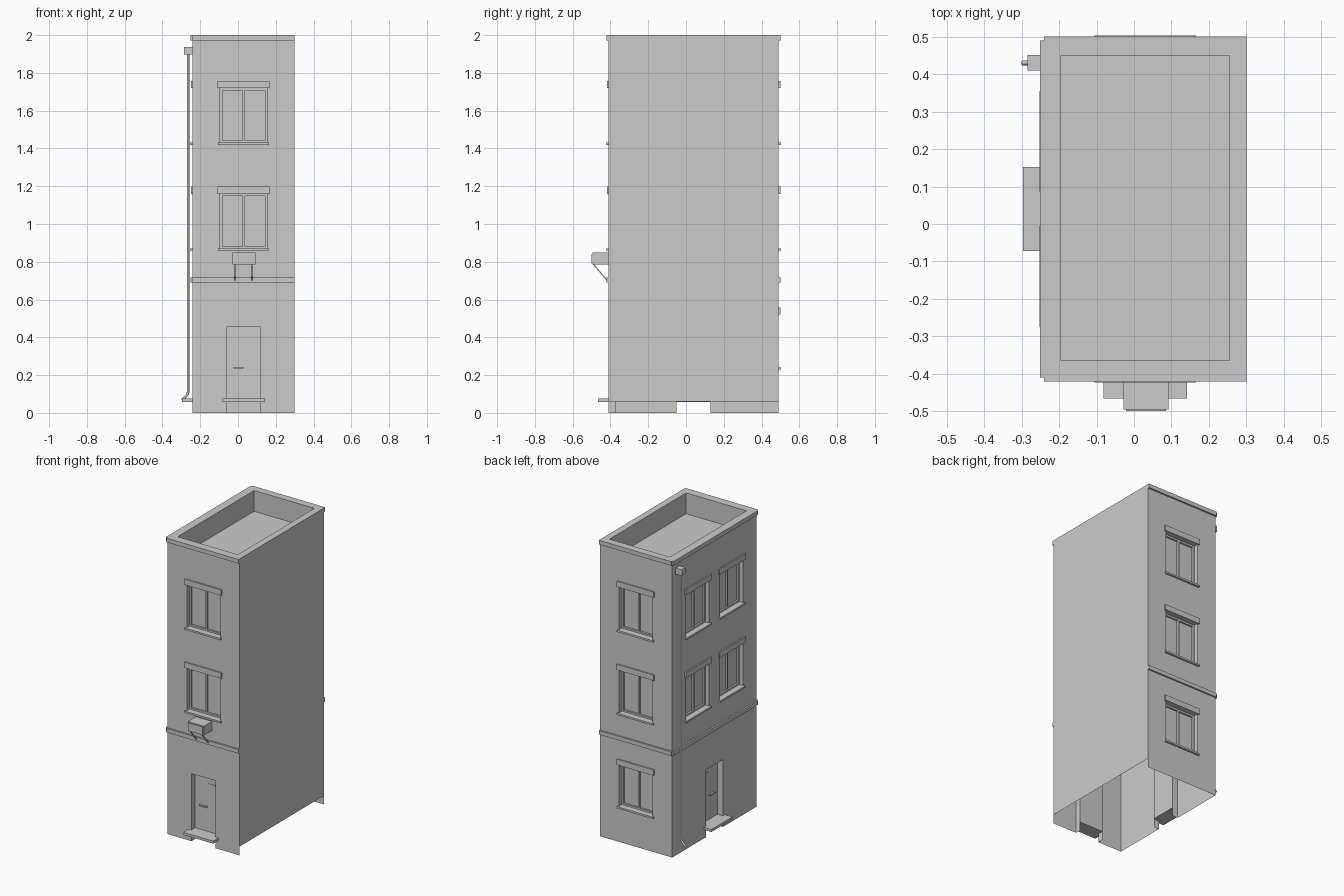
import bpy, bmesh
from mathutils import Vector

if "Cube" in bpy.data.objects:
    bpy.data.objects.remove(bpy.data.objects["Cube"])

X0, X1, Y0, Y1, H = -0.24, 0.30, -0.41, 0.49, 2.0
REC = 0.04  # depth of window and door recesses

# wall frames: u runs along the wall, d points outward
FRAMES = {
    "front": lambda u, d, z: Vector((u, Y0 - d, z)),
    "back": lambda u, d, z: Vector((u, Y1 + d, z)),
    "left": lambda u, d, z: Vector((X0 - d, u, z)),
}
SPAN = {"front": (X0, X1), "back": (X0, X1), "left": (Y0, Y1)}


def finish(bm, name):
    me = bpy.data.meshes.new(name)
    bm.to_mesh(me)
    bm.free()
    ob = bpy.data.objects.new(name, me)
    bpy.context.collection.objects.link(ob)
    return ob


def quad(bm, pts, facing):
    f = bm.faces.new([bm.verts.new(p) for p in pts])
    f.normal_update()
    if f.normal.dot(facing) < 0:
        f.normal_flip()


def box(bm, a, b):
    lo = Vector(map(min, a, b))
    hi = Vector(map(max, a, b))
    vs = bmesh.ops.create_cube(bm, size=1)["verts"]
    for v in vs:
        v.co = Vector([lo[i] if v.co[i] < 0 else hi[i] for i in range(3)])


def wall_box(bm, w, u0, u1, d0, d1, z0, z1):
    box(bm, FRAMES[w](u0, d0, z0), FRAMES[w](u1, d1, z1))


# openings: centre, bottom and top
windows = {
    "front": [(0.03, 0.87, 1.16), (0.03, 1.43, 1.72)],
    "back": [(0.03, 0.24, 0.52), (0.03, 0.87, 1.16), (0.03, 1.43, 1.72)],
    "left": [(c, a, b) for c in (-0.14, 0.22) for a, b in ((0.87, 1.16), (1.43, 1.72))],
}
doors = {"front": 0.03, "left": 0.04}

# shell: three pierced walls with recess sides
bm = bmesh.new()
for w, fr in FRAMES.items():
    holes = [(c - 0.125, c + 0.125, a, b) for c, a, b in windows[w]]
    if w in doors:
        holes.append((doors[w] - 0.09, doors[w] + 0.09, 0, 0.455))
    us = sorted({*SPAN[w], *(h[0] for h in holes), *(h[1] for h in holes)})
    zs = sorted({0, H, *(h[2] for h in holes), *(h[3] for h in holes)})
    out = fr(0, 1, 0) - fr(0, 0, 0)
    for a, b in zip(us, us[1:]):
        for c, d in zip(zs, zs[1:]):
            mu, mz = (a + b) / 2, (c + d) / 2
            if not any(h[0] < mu < h[1] and h[2] < mz < h[3] for h in holes):
                quad(bm, [fr(a, 0, c), fr(b, 0, c), fr(b, 0, d), fr(a, 0, d)], out)
    for a, b, c, d in holes:
        mid = fr((a + b) / 2, 0, (c + d) / 2)
        ring = [(a, c), (a, d), (b, d), (b, c)]
        for i in range(4 if c else 3):
            p, q = ring[i], ring[(i + 1) % 4]
            pts = [fr(p[0], 0, p[1]), fr(q[0], 0, q[1]), fr(q[0], -REC, q[1]), fr(p[0], -REC, p[1])]
            quad(bm, pts, mid - (pts[0] + pts[1]) / 2)

# blank party wall, raised slightly off the ground
quad(bm, [(X1, Y0, 0.06), (X1, Y1, 0.06), (X1, Y1, H), (X1, Y0, H)], Vector((1, 0, 0)))

# parapet top, inner faces and sunken roof
outer = [(X0, Y0), (X1, Y0), (X1, Y1), (X0, Y1)]
inner = [(-0.195, -0.365), (0.255, -0.365), (0.255, 0.45), (-0.195, 0.45)]
RZ = 1.86
up = Vector((0, 0, 1))
for i in range(4):
    j = (i + 1) % 4
    quad(bm, [(*outer[i], H), (*outer[j], H), (*inner[j], H), (*inner[i], H)], up)
    m = (Vector(inner[i]) + Vector(inner[j])) / 2
    quad(bm, [(*inner[i], H), (*inner[j], H), (*inner[j], RZ), (*inner[i], RZ)],
         Vector((0.03 - m.x, 0.04 - m.y, 0)))
quad(bm, [(*p, RZ) for p in inner], up)
bmesh.ops.remove_doubles(bm, verts=bm.verts, dist=1e-5)
finish(bm, "building_shell")

# cornice and string course on the three open walls
for name, z0, z1 in (("cornice", 1.972, H), ("string_course", 0.69, 0.717)):
    bm = bmesh.new()
    for w in FRAMES:
        wall_box(bm, w, *SPAN[w], 0, 0.011, z0, z1)
    finish(bm, name)


# windows: pane, frame, mullion, sill, lintel
def window(w, c, z0, z1, name):
    fr = FRAMES[w]
    out = fr(0, 1, 0) - fr(0, 0, 0)
    l, r = c - 0.125, c + 0.125
    bm = bmesh.new()
    quad(bm, [fr(l, -REC, z0), fr(r, -REC, z0), fr(r, -REC, z1), fr(l, -REC, z1)], out)
    for a, b, e, f in ((l, l + 0.012, z0, z1), (r - 0.012, r, z0, z1),
                       (c - 0.006, c + 0.006, z0, z1),
                       (l, r, z0, z0 + 0.012), (l, r, z1 - 0.012, z1)):
        wall_box(bm, w, a, b, -REC, -REC + 0.012, e, f)
    wall_box(bm, w, c - 0.135, c + 0.135, -REC, 0.013, z0 - 0.011, z0 + 0.001)
    wall_box(bm, w, c - 0.138, c + 0.138, 0, 0.009, z1, z1 + 0.038)
    finish(bm, name)


for w, items in windows.items():
    for i, (c, a, b) in enumerate(items):
        window(w, c, a, b, f"{w}_window_{i + 1}")

# doors: leaf, handle, letter slot, step
for w, c in doors.items():
    fr = FRAMES[w]
    bm = bmesh.new()
    quad(bm, [fr(c - 0.09, -REC, 0.06), fr(c + 0.09, -REC, 0.06),
              fr(c + 0.09, -REC, 0.455), fr(c - 0.09, -REC, 0.455)], fr(0, 1, 0) - fr(0, 0, 0))
    wall_box(bm, w, c - 0.055, c, -REC, -REC + 0.012, 0.236, 0.244)
    wall_box(bm, w, c + 0.01, c + 0.06, -REC, -REC + 0.003, 0.395, 0.4)
    finish(bm, w + "_door")
    bm = bmesh.new()
    wall_box(bm, w, c - 0.112, c + 0.112, 0, 0.056, 0.058, 0.075)
    wall_box(bm, w, c - 0.09, c + 0.09, -REC, 0, 0.058, 0.075)
    finish(bm, w + "_step")

# air conditioner with front cover
bm = bmesh.new()
box(bm, (-0.028, -0.495, 0.785), (0.092, Y0, 0.848))
box(bm, (-0.022, -0.5, 0.791), (0.086, -0.495, 0.842))
finish(bm, "air_conditioner")

# diagonal bracket struts
bm = bmesh.new()
for x in (-0.015, 0.073):
    vs = bmesh.ops.create_cube(bm, size=1)["verts"]
    for v in vs:
        top = v.co.z > 0
        y = (-0.49 if top else Y0) + (0.004 if v.co.y > 0 else -0.004) * top - (0.008 if v.co.y < 0 and not top else 0)
        v.co = (x + v.co.x * 0.005, y, 0.786 if top else 0.697)
finish(bm, "bracket_struts")

# rainwater hopper and downpipe
bm = bmesh.new()
box(bm, (-0.285, 0.41, 1.897), (X0, 0.452, 1.938))
finish(bm, "rain_hopper")
cu = bpy.data.curves.new("downpipe", "CURVE")
cu.dimensions = "3D"
cu.bevel_depth = 0.007
cu.bevel_resolution = 1
cu.use_fill_caps = True
sp = cu.splines.new("POLY")
path = [(-0.264, 1.9), (-0.264, 0.11), (-0.27, 0.095), (-0.297, 0.068)]
sp.points.add(len(path) - 1)
for p, (x, z) in zip(sp.points, path):
    p.co = (x, 0.43, z, 1)
pipe = bpy.data.objects.new("downpipe", cu)
bpy.context.collection.objects.link(pipe)
